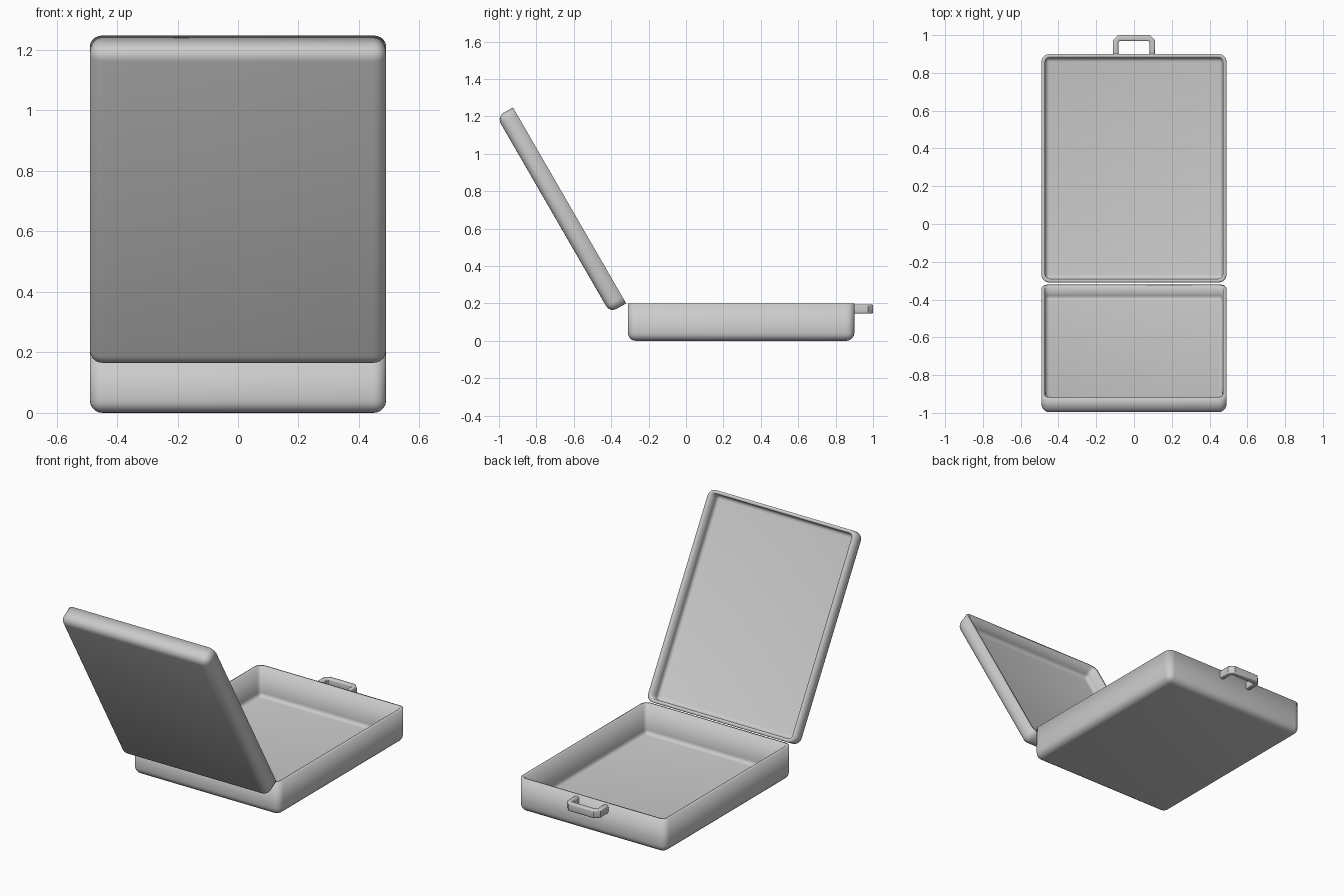
import bpy, bmesh, math
from mathutils import Matrix, Vector

if "Cube" in bpy.data.objects:
    bpy.data.objects.remove(bpy.data.objects["Cube"])


def finish(name, bm, angle=35):
    bmesh.ops.recalc_face_normals(bm, faces=bm.faces)
    mesh = bpy.data.meshes.new(name)
    bm.to_mesh(mesh)
    bm.free()
    ob = bpy.data.objects.new(name, mesh)
    bpy.context.collection.objects.link(ob)
    bpy.ops.object.select_all(action='DESELECT')
    bpy.context.view_layer.objects.active = ob
    ob.select_set(True)
    bpy.ops.object.shade_smooth_by_angle(angle=math.radians(angle))
    return ob


def tray(name, width, y0, y1, z0, z1, radius=0.042, wall=0.02):
    """Open-topped rounded box with an even wall."""
    bm = bmesh.new()
    size = (width, y1 - y0, z1 - z0, 1)
    centre = Vector((0, (y0 + y1) / 2, (z0 + z1) / 2))
    bmesh.ops.create_cube(bm, size=1, matrix=Matrix.Translation(centre) @ Matrix.Diagonal(size))
    edges = [e for e in bm.edges if any(v.co.z < z1 - 1e-4 for v in e.verts)]
    bmesh.ops.bevel(bm, geom=edges, offset=radius, segments=5, profile=0.5, affect='EDGES')
    bmesh.ops.recalc_face_normals(bm, faces=bm.faces)
    top = [f for f in bm.faces if all(v.co.z > z1 - 1e-4 for v in f.verts)]
    bmesh.ops.delete(bm, geom=top, context='FACES')
    ob = finish(name, bm)
    mod = ob.modifiers.new("wall", 'SOLIDIFY')
    mod.thickness = wall
    mod.offset = -1
    mod.use_even_offset = True
    # Keep the smooth-by-angle step last so the rim stays crisp
    ob.modifiers.move(len(ob.modifiers) - 1, 0)
    return ob


# Base of the case
tray("case_base", 0.98, -0.31, 0.90, 0.0, 0.20)

# Lid, swung open about the hinge edge
lid = tray("case_lid", 0.98, -1.21, 0.0, -0.10, 0.0)
lid.location = (0, -0.32, 0.20)
lid.rotation_euler = (math.radians(-60), 0, 0)

# Carry handle: half outline mirrored, extruded and softened
half = [(0.112, 0.89), (0.112, 0.972), (0.084, 1.0)]
inner = [(0.076, 0.968), (0.082, 0.962), (0.082, 0.89)]
right = half
outline = right + [(-x, y) for x, y in reversed(right)]
left_in = [(-x, y) for x, y in reversed(inner)]
outline += left_in + inner
bm = bmesh.new()
face = bm.faces.new([bm.verts.new((x, y, 0.145)) for x, y in outline])
ext = bmesh.ops.extrude_face_region(bm, geom=[face])
bmesh.ops.translate(bm, vec=(0, 0, 0.05),
                    verts=[v for v in ext["geom"] if isinstance(v, bmesh.types.BMVert)])
bmesh.ops.recalc_face_normals(bm, faces=bm.faces)
rims = [e for e in bm.edges if abs(e.verts[0].co.z - e.verts[1].co.z) < 1e-5]
bmesh.ops.bevel(bm, geom=rims, offset=0.009, segments=3, profile=0.5, affect='EDGES')
finish("carry_handle", bm, 40)
